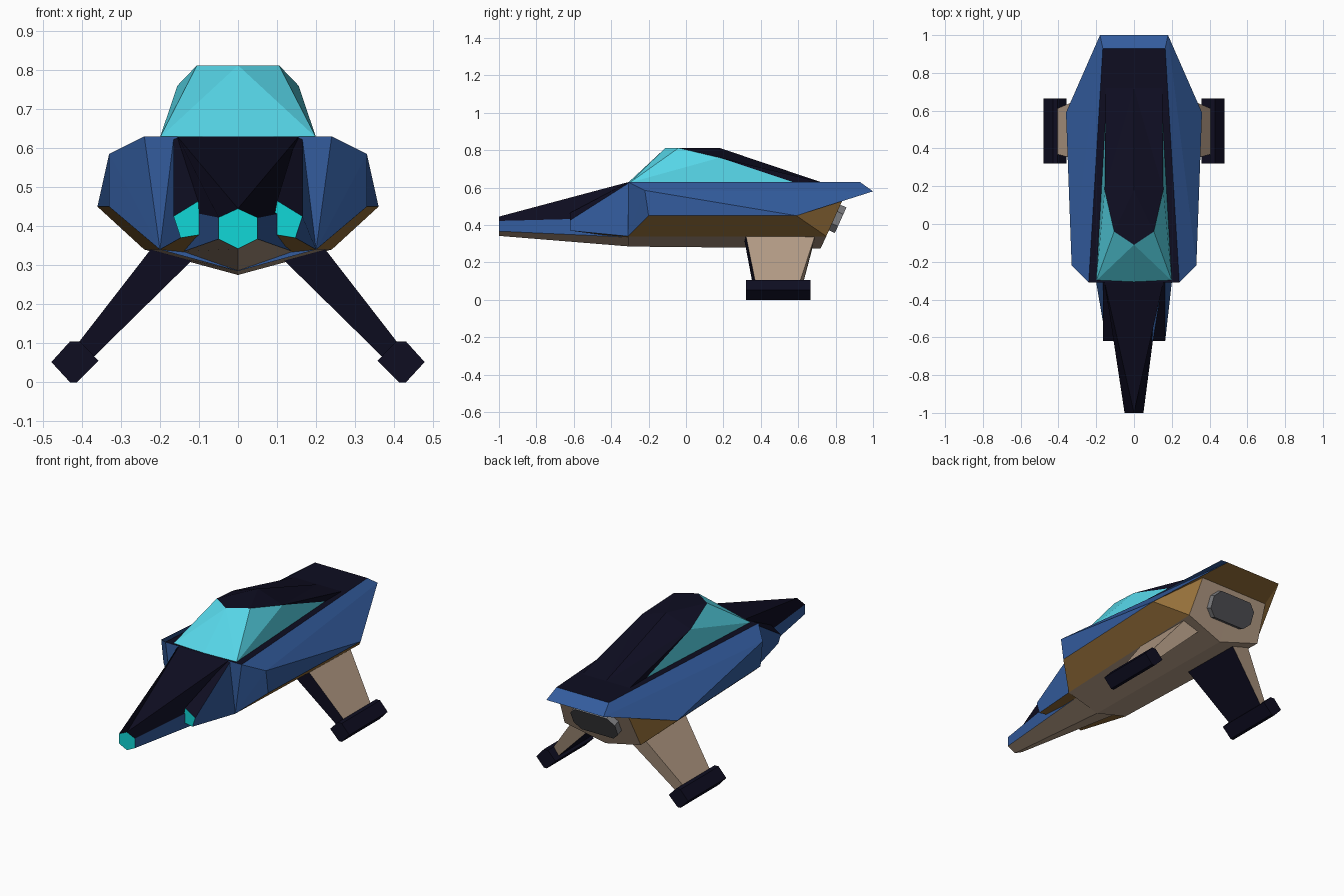
import bpy, bmesh
from math import cos, sin, pi
from mathutils import Matrix, Vector

cube = bpy.data.objects.get("Cube")
if cube:
    bpy.data.objects.remove(cube, do_unlink=True)


def material(name, rgb):
    """Flat colour from display values 0-255, stored as linear."""
    col = [((c / 255 + 0.055) / 1.055) ** 2.4 if c > 10 else c / 255 / 12.92 for c in rgb] + [1]
    m = bpy.data.materials.new(name)
    m.use_nodes = True
    m.diffuse_color = col
    bsdf = next(n for n in m.node_tree.nodes if n.type == 'BSDF_PRINCIPLED')
    bsdf.inputs["Base Color"].default_value = col
    return m


MATS = {
    "navy": material("dark navy", (14, 13, 33)),
    "blue": material("hull blue", (51, 92, 158)),
    "glass": material("canopy cyan", (88, 218, 236)),
    "gun": material("bright cyan", (17, 215, 215)),
    "gold": material("bronze", (150, 112, 58)),
    "tan": material("warm tan", (178, 154, 132)),
    "grey": material("engine grey", (125, 125, 128)),
    "dark": material("dark grey", (78, 78, 82)),
    "yellow": material("engine yellow", (212, 200, 15)),
}


def finish(name, bm, names, matrix=None):
    """Turn a bmesh into a named object with the listed materials."""
    bmesh.ops.remove_doubles(bm, verts=bm.verts, dist=0.0005)
    bmesh.ops.recalc_face_normals(bm, faces=bm.faces)
    if matrix:
        bm.transform(matrix)
    me = bpy.data.meshes.new(name)
    bm.to_mesh(me)
    bm.free()
    for n in names:
        me.materials.append(MATS[n])
    ob = bpy.data.objects.new(name, me)
    bpy.context.scene.collection.objects.link(ob)
    return ob


def panels(name, pts, faces):
    """Panelled part: named left-side points, faces by colour, mirrored in x."""
    bm = bmesh.new()
    names = list(faces)
    for side in (1, -1):
        vs = {k: bm.verts.new((x * side, y, z)) for k, (x, y, z) in pts.items()}
        for i, n in enumerate(names):
            for loop in faces[n]:
                keys = loop.split()
                f = bm.faces.new([vs[k] for k in keys[::side]])
                f.material_index = i
    return finish(name, bm, names)


def prism(bm, profile, depth0, depth1, place, mat=0):
    """Extrude a 2D profile between two depths; place maps (u, v, d) to 3D."""
    a, b = [[bm.verts.new(place(u, v, d)) for u, v in profile] for d in (depth0, depth1)]
    n = len(profile)
    new = [bm.faces.new(a[::-1]), bm.faces.new(b)]
    new += [bm.faces.new((a[i], a[(i + 1) % n], b[(i + 1) % n], b[i])) for i in range(n)]
    for f in new:
        f.material_index = mat
    return new


# Main hull
panels("hull", {
    "deck_c": (0, -.31, .63), "deck": (.24, -.31, .63),
    "crease": (.33, -.22, .585), "wide_f": (.33, -.2, .45), "wide_r": (.36, .59, .45),
    "low_f": (.2, -.31, .34), "low_r": (.24, .75, .34),
    "keel_f": (0, -.31, .285), "keel_r": (0, .72, .275),
    "tail": (.165, .93, .63), "tail_c": (0, .93, .63),
    "tip": (.18, 1, .58), "tip_c": (0, 1, .58),
    "vent": (.22, .84, .54), "vent_c": (0, .84, .54),
}, {
    "navy": ["deck_c deck tail tail_c"],
    "blue": ["deck crease tip tail", "crease wide_f wide_r", "crease wide_r tip",
             "tail_c tail tip tip_c", "deck low_f crease", "crease low_f wide_f",
             "deck_c keel_f low_f deck"],
    "gold": ["wide_f low_f low_r wide_r", "wide_r low_r vent", "wide_r vent tip",
             "tip vent vent_c tip_c"],
    "tan": ["vent low_r keel_r vent_c", "low_f keel_f keel_r low_r"],
})

# Canopy with dark spine
panels("canopy", {
    "base_c": (0, -.32, .617), "base": (.2, -.3, .627), "roof_c": (0, -.11, .812),
    "roof": (.105, -.04, .812), "shoulder": (.155, .18, .76), "ridge": (0, .18, .812),
    "base_r": (.15, .57, .63), "end": (.15, .72, .63), "end_c": (0, .72, .63),
}, {
    "glass": ["roof_c base_c base", "roof_c base roof", "roof base shoulder",
              "shoulder base base_r"],
    "navy": ["roof_c roof ridge", "roof shoulder ridge", "ridge shoulder end_c",
             "shoulder end end_c", "shoulder base_r end"],
})

# Long central nose
panels("nose", {
    "top": (0, -1, .445), "side": (.05, -1, .422), "low": (.05, -1, .367), "bot": (0, -1, .342),
    "top_b": (0, -.31, .629), "edge_b": (.155, -.31, .629), "side_b": (.14, -.31, .44),
    "low_b": (.14, -.31, .335), "bot_b": (0, -.31, .286),
}, {
    "navy": ["top edge_b top_b", "top side side_b edge_b"],
    "blue": ["side low low_b side_b"],
    "tan": ["low bot bot_b low_b"],
    "gun": ["top bot low side"],
})

# Gun pods either side of the nose
panels("gun_pods", {
    "peak": (.1, -.62, .465), "out": (.165, -.62, .425),
    "low": (.147, -.62, .37), "inner": (.085, -.62, .38),
    "peak_b": (.15, -.31, .628), "out_b": (.165, -.31, .622),
    "low_b": (.2, -.31, .34), "inner_b": (.1, -.31, .33),
}, {
    "navy": ["peak out out_b peak_b"],
    "blue": ["out low low_b out_b", "peak peak_b inner_b inner"],
    "gold": ["low inner inner_b low_b"],
    "gun": ["peak inner low out"],
    "dark": ["peak_b out_b low_b inner_b"],
})

# Splayed landing legs
panels("landing_legs", {
    "out_f": (.22, .32, .345), "out_r": (.22, .69, .345),
    "in_f": (.1, .31, .33), "in_r": (.1, .69, .33),
    "foot_of": (.41, .37, .1), "foot_or": (.41, .61, .1),
    "foot_if": (.37, .36, .065), "foot_ir": (.37, .62, .065),
}, {
    "navy": ["out_f in_f foot_if foot_of", "in_f in_r foot_ir foot_if"],
    "tan": ["out_f foot_of foot_or out_r", "out_r foot_or foot_ir in_r",
            "out_f out_r in_r in_f", "foot_of foot_if foot_ir foot_or"],
})

# Skid feet
skid = [(.357, .055), (.405, .105), (.43, .105), (.478, .052), (.43, 0), (.412, 0)]
for side, label in ((1, "left"), (-1, "right")):
    bm = bmesh.new()
    prism(bm, skid, .32, .665, lambda u, v, d: (u * side, d, v))
    finish(label + "_skid", bm, ["navy"])

# Engine block on the sloped rear plate
up = Vector((0, .12, .265)).normalized()
out = Vector((0, up.z, -up.y))
frame = Matrix.Translation((0, .795, .44)) @ Matrix((Vector((-1, 0, 0)), up, out)).transposed().to_4x4()


def local(u, v, d):
    return (u, v, d)


bm = bmesh.new()
w, h, c = .14, .075, .04
octagon = [(w, c - h), (w, h - c), (w - c, h), (c - w, h), (-w, h - c), (-w, c - h), (c - w, -h), (w - c, -h)]
cap = prism(bm, octagon, -.02, .035, local)[1]
bmesh.ops.inset_individual(bm, faces=[cap], thickness=.016, depth=-.012)
cap.material_index = 1
finish("engine_block", bm, ["grey", "dark"], frame)

# Six thruster lights
bm = bmesh.new()
disc = [(.026 * cos(pi * k / 3), .022 * sin(pi * k / 3)) for k in range(6)]
for col in (-1, 0, 1):
    for row in (-1, 1):
        prism(bm, [(u + col * .07, v + row * .029) for u, v in disc], .022, .03, local)
finish("thruster_lights", bm, ["yellow"], frame)
